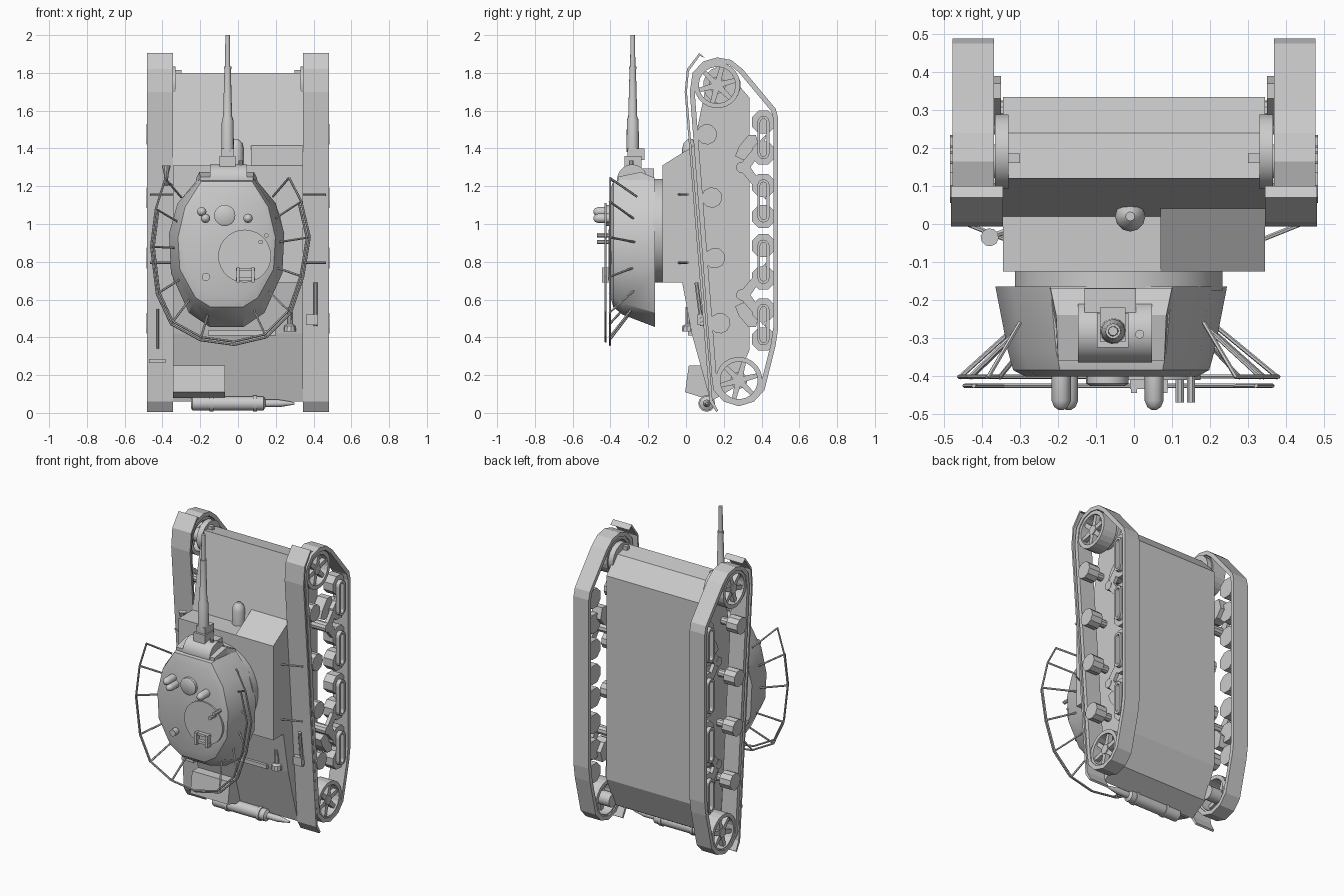
import bpy, bmesh, math
from mathutils import Vector

if "Cube" in bpy.data.objects:
    bpy.data.objects.remove(bpy.data.objects["Cube"])


def loft(name, rings, mirror=False, loop=False, smooth=0):
    """Skin a list of equal-length point rings; cap the ends or loop round."""
    bm = bmesh.new()
    vs = [[bm.verts.new(p) for p in r] for r in rings]
    n = len(rings[0])
    pairs = list(zip(vs, vs[1:])) + ([(vs[-1], vs[0])] if loop else [])
    for a, b in pairs:
        for i in range(n):
            j = (i + 1) % n
            bm.faces.new((a[i], a[j], b[j], b[i]))
    if not loop:
        bm.faces.new(vs[0])
        bm.faces.new(vs[-1])
    bmesh.ops.recalc_face_normals(bm, faces=bm.faces)
    me = bpy.data.meshes.new(name)
    bm.to_mesh(me)
    bm.free()
    ob = bpy.data.objects.new(name, me)
    bpy.context.collection.objects.link(ob)
    if smooth:
        bpy.ops.object.select_all(action='DESELECT')
        ob.select_set(True)
        bpy.context.view_layer.objects.active = ob
        bpy.ops.object.shade_smooth_by_angle(angle=math.radians(smooth))
    if mirror:
        ob.modifiers.new("mirror", 'MIRROR')
    return ob


def prism(name, yz, x0, x1, mirror=False):
    return loft(name, [[(x, y, z) for y, z in yz] for x in (x0, x1)], mirror)


def box(name, lo, hi, mirror=False):
    (a, c, e), (b, d, f) = lo, hi
    return prism(name, [(c, e), (d, e), (d, f), (c, f)], a, b, mirror)


def hollow(name, outer, inner, x0, x1, mirror=True):
    rs = [[(x, y, z) for y, z in p] for p, x in
          ((outer, x0), (outer, x1), (inner, x1), (inner, x0))]
    return loft(name, rs, mirror, loop=True)


def turned(name, start, axis, steps, n=16, mirror=False, smooth=35):
    """Solid of revolution: steps are (distance, radius) along the axis."""
    d = Vector(axis).normalized()
    u = d.orthogonal().normalized()
    w = d.cross(u)
    ang = [2 * math.pi * (i + .5) / n for i in range(n)]
    return loft(name, [[Vector(start) + d * t + (u * math.cos(a) + w * math.sin(a)) * r
                        for a in ang] for t, r in steps], mirror, smooth=smooth)


def rod(name, a, b, r, n=6, mirror=False):
    v = Vector(b) - Vector(a)
    return turned(name, a, v, [(0, r), (v.length, r)], n, mirror)


def circle(cy, cz, r, n):
    return [(cy + r * math.cos(2 * math.pi * (i + .5) / n),
             cz + r * math.sin(2 * math.pi * (i + .5) / n)) for i in range(n)]


def inset(pts, d):
    """Move a closed clockwise/counter outline towards its inside."""
    area = sum(a[0] * b[1] - b[0] * a[1] for a, b in zip(pts, pts[1:] + pts[:1]))
    s = 1 if area > 0 else -1
    out = []
    for i, p in enumerate(pts):
        a, q = Vector(pts[i - 1]), Vector(pts[(i + 1) % len(pts)])
        p = Vector(p)
        e, f = (p - a).normalized(), (q - p).normalized()
        m = Vector((-e.y - f.y, e.x + f.x)).normalized() * s
        out.append(tuple(p + m * d / max(.5, abs(m.dot(Vector((-e.y, e.x)))))))
    return out


def wire(name, pts, r):
    for i, (a, b) in enumerate(zip(pts, pts[1:])):
        rod(f"{name}_{i}", a, b, r, 6)


# Hull and superstructure
prism("hull", [(.12, 1.8), (.24, 1.78), (.335, 1.67), (.335, .33), (.25, .13), (.13, .06),
               (.03, .42), (-.02, .69), (.02, 1.31)], -.345, .345)
prism("superstructure_right", [(-.125, .69), (.1, .69), (.1, 1.42), (.05, 1.42), (-.125, 1.31)],
      .07, .345)
box("superstructure_left", (-.345, -.125, .69), (.07, .1, 1.31))
turned("driver_hood", (-.01, .02, 1.3), (0, 0, 1),
       [(0, .04), (.1, .04), (.13, .032), (.15, .012)], 12)
box("deck_bar", (-.16, .01, .41), (.2, .05, .435))
prism("rear_box", [(.015, .25), (-.005, .11), (.09, .08), (.12, .09), (.09, .25)], -.345, -.07)
turned("muffler", (-.25, .11, .05), (1, 0, 0),
       [(0, .025), (.01, .038), (.385, .038), (.395, .02), (.47, .02), (.55, .006)])
for x in (-.15, .08):
    turned(f"muffler_strap_{x}", (x, .11, .05), (1, 0, 0), [(0, .044), (.02, .044)])

# Running gear, built on the right and mirrored
belt = [(.02, 1.70), (.035, 1.80), (.09, 1.86), (.165, 1.882), (.24, 1.868), (.30, 1.82),
        (.475, 1.61), (.488, 1.56), (.488, .45), (.475, .36), (.415, .12), (.36, .06),
        (.28, .035), (.2, .06), (.145, .12), (.135, .2)]
hollow("track", belt, inset(belt, .026), .368, .478)
fender = [(.10, 1.88), (.07, 1.905), (.005, 1.82), (-.007, 1.7), (.125, .06), (.16, .005),
          (.17, .012), (.14, .07), (.005, 1.7), (.015, 1.81), (.073, 1.89)]
prism("fender", fender, .345, .482, True)

for name, cy, cz, r in (("sprocket", .165, 1.735, .122), ("idler", .28, .172, .124)):
    hollow(name + "_rim", circle(cy, cz, r, 24), circle(cy, cz, r - .025, 24), .375, .472)
    turned(name + "_hub", (.335, cy, cz), (1, 0, 0), [(0, .045), (.08, .045), (.08, .03), (.13, .03)],
           16, True)
    for k in range(6):
        a = math.radians(60 * k + 15)
        c, s = math.cos(a), math.sin(a)
        q = [(.02, -.016), (r - .012, -.011), (r - .012, .011), (.02, .016)]
        prism(f"{name}_spoke_{k}", [(cy + u * c - v * s, cz + u * s + v * c) for u, v in q],
              .43, .46, True)
turned("final_drive", (.33, .19, 1.735), (1, 0, 0), [(0, .1), (.036, .1)], 16, True)
box("tow_lug", (.3, .16, 1.76), (.345, .185, 1.815), True)

for i, (y, z) in enumerate([(.11, 1.475), (.137, 1.14), (.153, .82), (.18, .475)]):
    turned(f"return_roller_{i}", (.345, y, z), (1, 0, 0),
           [(0, .025), (.06, .025), (.06, .055), (.14, .055)], 10, True)

road = [1.54, 1.375, 1.205, 1.04, .885, .715, .545, .39]
for i, z in enumerate(road):
    turned(f"road_wheel_{i}", (.378, .41, z), (1, 0, 0), [(0, .066), (.07, .066)], 8, True, 0)


def capsule(z0, z1, r):
    arc = [math.pi * k / 6 for k in range(7)]
    return ([(.41 + r * math.cos(a), z1 + r * math.sin(a)) for a in arc] +
            [(.41 - r * math.cos(a), z0 - r * math.sin(a)) for a in arc])


for i in range(0, 8, 2):
    a, b = road[i + 1], road[i]
    hollow(f"bogie_link_{i}", capsule(a, b, .032), capsule(a, b, .017), .448, .474)
for name, cz, s in (("front", 1.3, 1), ("rear", .624, -1)):
    turned(f"{name}_pivot", (.34, .295, cz), (1, 0, 0), [(0, .03), (.11, .03)], 10, True)
    prism(f"{name}_spring", [(y, cz + s * d) for y, d in
                             [(.26, .06), (.28, .11), (.33, .17), (.37, .17), (.39, .1),
                              (.35, .05), (.3, .04)]], .35, .42, True)
    for d in (.165, -.165):
        prism(f"{name}_arm_{d}", [(.28, cz + s * d * .05), (.40, cz + s * d * .9),
                                  (.425, cz + s * d * 1.05), (.41, cz + s * d * .6),
                                  (.33, cz - s * d * .1)], .425, .448, True)

# Turret: one half outline per level, mirrored about the turret centre line
CX = -.06
levels = [
    (-.165, [(.16, 1.23), (.26, 1.11), (.305, .95), (.295, .74), (.2, .53), (.09, .455)]),
    (-.335, [(.145, 1.235), (.235, 1.1), (.272, .94), (.262, .75), (.18, .58), (.09, .52)]),
    (-.385, [(.135, 1.225), (.22, 1.09), (.258, .93), (.248, .76), (.165, .61), (.085, .56)]),
    (-.402, [(.11, 1.18), (.19, 1.06), (.225, .93), (.215, .78), (.145, .66), (.075, .62)])]
loft("turret", [[(CX + x, y, z) for x, z in h] + [(CX - x, y, z) for x, z in h[::-1]]
                for y, h in levels], smooth=30)
turned("turret_ring", (-.04, -.1, .965), (0, -1, 0), [(0, .275), (.075, .275)], 32)

# Mantlet and gun
loft("mantlet_cheeks", [[(CX - a, y, z0), (CX + a, y, z0), (CX + b, y, z1), (CX - b, y, z1)]
                        for y, a, b, z0, z1 in ((-.168, .185, .16, 1.1, 1.245),
                                                (-.24, .165, .145, 1.1, 1.275),
                                                (-.36, .145, .14, 1.1, 1.25))])
turned("mantlet_drum", (-.147, -.285, 1.235), (1, 0, 0), [(0, .08), (.195, .08)], 24)
box("gun_cradle", (-.098, -.325, 1.24), (-.014, -.235, 1.36))
box("recoil_housing", (-.09, -.31, 1.34), (-.022, -.22, 1.40))
box("mantlet_shelf", (-.13, -.235, 1.23), (.005, -.17, 1.295))
turned("gun_barrel", (CX + .005, -.282, 1.38), (0, 0, 1),
       [(0, .034), (.17, .031), (.19, .024), (.44, .017), (.44, .02), (.455, .02),
        (.455, .014), (.62, .012)], 14)
rod("coaxial_gun", (.015, -.29, 1.25), (.015, -.29, 1.335), .012, 10)

# Roof fittings
turned("roof_hatch", (.035, -.395, .83), (0, -1, 0), [(0, .14), (.016, .14)], 28)
turned("roof_vent", (-.07, -.39, 1.045), (0, -1, 0), [(0, .056), (.03, .056), (.037, .045)], 20)
for i, (x, z) in enumerate([(-.192, 1.065), (-.172, 1.03), (.053, 1.03)]):
    turned(f"periscope_{i}", (x, -.39, z), (0, -1, 0),
           [(0, .025), (.075, .025), (.092, .018), (.1, .006)], 12)
turned("roof_plug", (-.17, -.385, .72), (0, -1, 0), [(0, .022), (.055, .022)], 12)
for z in (.71, .76):
    box(f"hatch_hinge_{z}", (-.01, -.435, z - .008), (.09, -.405, z + .008))
for x in (0, .08):
    box(f"hinge_side_{x}", (x - .008, -.445, .69), (x + .008, -.405, .77))
for i, (x, z) in enumerate([(.12, .905), (.15, .94)]):
    rod(f"hatch_handle_{i}", (x, -.4, z), (x, -.47, z), .012, 8)

# Antenna rail round the turret with its struts
rail = [(-.385, 1.24), (-.435, 1.08), (-.46, .88), (-.43, .63), (-.355, .47), (-.2, .385), (-.02, .36),
        (.15, .40), (.28, .53), (.345, .72), (.38, .93), (.335, 1.12), (.27, 1.245)]
wire("rail", [(x, -.402, z) for x, z in rail], .006)
wire("inner_rail", [(CX + (x - CX) * .965, -.426, .85 + (z - .85) * .965) for x, z in rail[1:-1]], .006)
for i in (0, 1, 2, 3, 4, 5, 7, 8, 9, 10, 11, 12):
    x, z = rail[i]
    k = .6 if i not in (0, 12) else .74
    rod(f"rail_strut_{i}", (CX + (x - CX) * k, -.26, .86 + (z - .86) * k), (x, -.405, z), .006)

# Small stowage on sides and fenders
for z in (.795, 1.157):
    rod(f"side_bracket_{z}", (.34, -.04, z), (.465, .01, z), .006, 6, True)
turned("horn", (-.38, -.035, 1.2), (0, 0, 1), [(0, .008), (.06, .012), (.11, .024)], 10)
rod("horn_stem", (-.38, -.035, 1.22), (-.34, -.02, 1.2), .008)
rod("shovel_handle", (-.425, .075, .55), (-.425, .095, .34), .007, 8)
box("shovel_blade", (-.47, .085, .265), (-.385, .105, .285))
turned("jack", (.275, .01, .43), (0, 0, 1), [(0, .033), (.03, .03), (.04, .014), (.13, .012)], 10)
rod("tool_bar", (.41, .055, .69), (.41, .085, .46), .011, 8)
box("tool_block", (.36, .06, .465), (.42, .1, .52))
